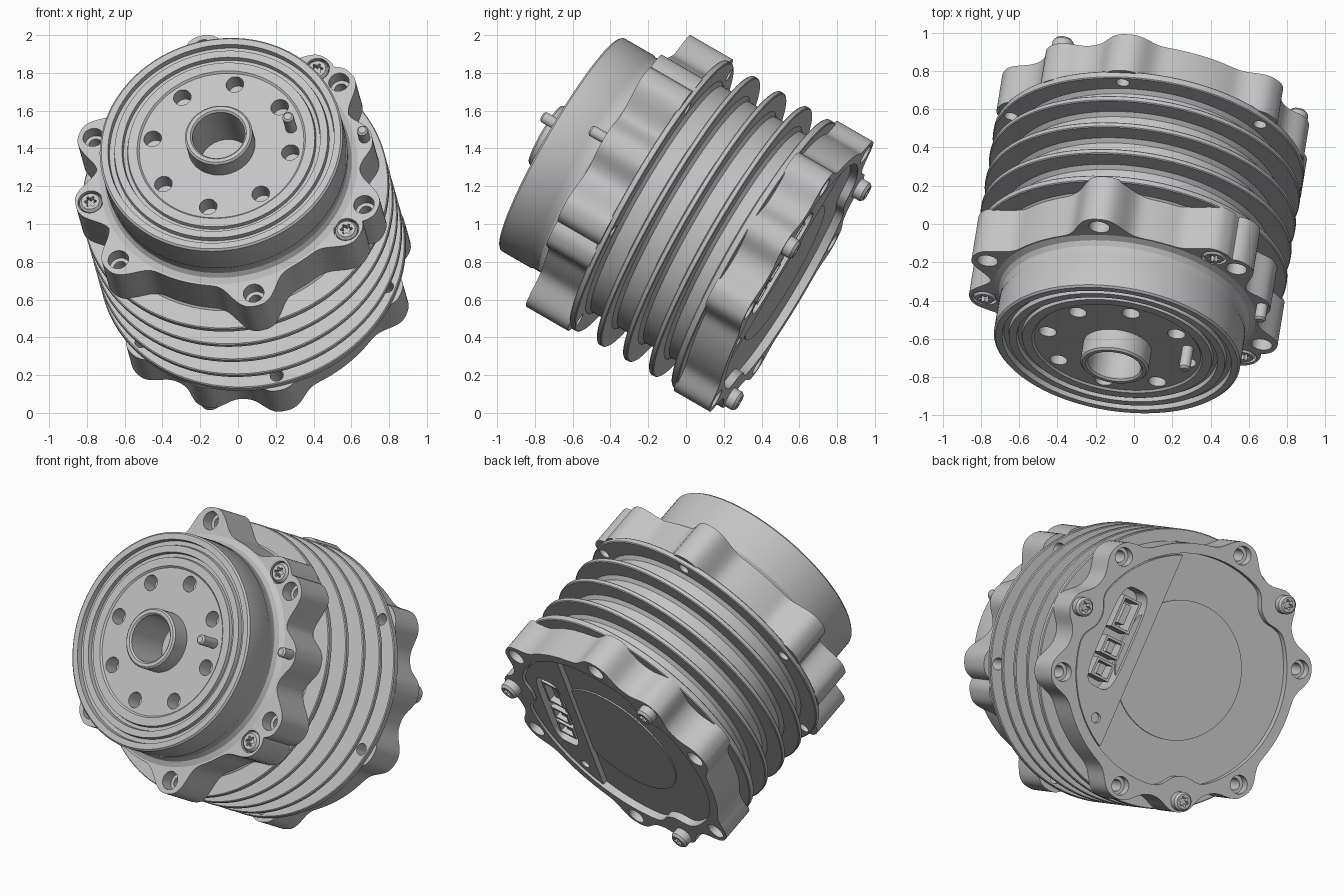
import bpy, bmesh, math
from math import sin, cos, radians, pi
from mathutils import Matrix, Vector

if "Cube" in bpy.data.objects:
    bpy.data.objects.remove(bpy.data.objects["Cube"])

# Tilted drive axis: local z points out of the output face
W = Vector((-sin(radians(8)), -cos(radians(8)) * cos(radians(30)), cos(radians(8)) * 0.5))
V = Vector((0, 0.5, cos(radians(30))))
U = V.cross(W)
FRAME = Matrix((U, V, W)).transposed().to_4x4()
FRAME.translation = (-0.09, -0.66, 1.425)

metal = bpy.data.materials.new("cast grey metal")
metal.use_nodes = True
GREY = (0.55, 0.55, 0.55, 1)
metal.diffuse_color = GREY
metal.node_tree.nodes["Principled BSDF"].inputs["Base Color"].default_value = GREY
parts = []


def finish(name, bm, cutter=False):
    bmesh.ops.recalc_face_normals(bm, faces=bm.faces)
    mesh = bpy.data.meshes.new(name)
    bm.to_mesh(mesh)
    bm.free()
    ob = bpy.data.objects.new(name, mesh)
    bpy.context.collection.objects.link(ob)
    ob.matrix_world = FRAME
    mesh.materials.append(metal)
    if cutter:
        ob.hide_render = True
    else:
        parts.append(ob)
    return ob


def polar(r, deg):
    return Vector((r * cos(radians(deg)), r * sin(radians(deg)), 0))


def add_lathe(bm, profile, at=(0, 0, 0), steps=32):
    """Spin an (r, z) profile that starts and ends on the axis."""
    at = Vector(at)
    vs = [bm.verts.new(at + Vector((r, 0, z))) for r, z in profile]
    es = [bm.edges.new(p) for p in zip(vs, vs[1:])]
    bmesh.ops.spin(bm, geom=vs + es, cent=at, axis=(0, 0, 1), angle=2 * pi,
                   steps=steps, use_merge=True)
    bmesh.ops.remove_doubles(bm, verts=bm.verts, dist=1e-5)


def lathe(name, profile, spots=((0, 0, 0),), steps=32, cutter=False):
    bm = bmesh.new()
    for s in spots:
        add_lathe(bm, profile, s, steps)
    return finish(name, bm, cutter)


def rod(r, z0, z1):
    return [(0, z0), (r, z0), (r, z1), (0, z1)]


def prism(name, outline, z0, z1, cutter=False):
    bm = bmesh.new()
    face = bm.faces.new([bm.verts.new((p[0], p[1], z0)) for p in outline])
    top = bmesh.ops.extrude_face_region(bm, geom=[face])["geom"]
    bmesh.ops.translate(bm, vec=(0, 0, z1 - z0),
                        verts=[g for g in top if isinstance(g, bmesh.types.BMVert)])
    return finish(name, bm, cutter)


def cut(ob, *cutters):
    for c in cutters:
        m = ob.modifiers.new("cut", 'BOOLEAN')
        m.operation, m.solver, m.object = 'DIFFERENCE', 'EXACT', c
    deps = bpy.context.evaluated_depsgraph_get()
    mesh = bpy.data.meshes.new_from_object(ob.evaluated_get(deps))
    ob.modifiers.clear()
    ob.data = mesh


def lobed(base, lobes, n=360):
    """Closed outline with rounded bumps; lobes are (angle, height, half width)."""
    pts = []
    for i in range(n):
        a = i * 360 / n
        bump = 0
        for ang, h, w in lobes:
            d = abs((a - ang + 180) % 360 - 180)
            b = h * math.exp(-(d / w) ** 2.8)
            bump = b if abs(b) > abs(bump) else bump
        pts.append(polar(base + bump, a))
    return pts


BOLTS = [40 + 60 * k for k in range(6)]
FRONT_SCREWS = [51, 190, 327]
REAR_SCREWS = [10, 130, 250]
bolt_spots = [polar(0.77, a) for a in BOLTS]

# Output housing with ringed face, hollow hub and bolt circle
housing = lathe("output_housing", [
    (0, -0.2), (0.14, -0.2), (0.14, 0.09), (0.15, 0.1), (0.17, 0.1), (0.18, 0.09),
    (0.18, -0.02), (0.44, -0.02), (0.45, -0.01), (0.5, -0.01), (0.505, -0.03),
    (0.525, -0.03), (0.53, -0.005), (0.57, -0.005), (0.575, -0.03), (0.6, -0.03),
    (0.605, 0), (0.64, 0), (0.65, -0.01), (0.65, -0.19), (0.645, -0.2),
    (0.645, -0.25), (0.66, -0.275), (0.69, -0.29), (0.69, -0.4), (0, -0.4)], steps=96)
cut(housing, lathe("face_hole_cutter", rod(0.047, -0.12, 0.05),
                   [polar(0.375, 34 + 45 * k) for k in range(8)], cutter=True))
lathe("face_pin", [(0, -0.05), (0.03, -0.05), (0.03, 0.1), (0.02, 0.11), (0, 0.11)],
      [polar(0.38, 11.5)], 24)

# Front flange with bolt and screw lobes
front_flange = prism("front_flange", lobed(
    0.7, [(a, 0.15, 10) for a in BOLTS] + [(a, 0.13, 10) for a in FRONT_SCREWS]
    + [(11, 0.08, 9)]), -0.55, -0.29)
front_bore = lathe("front_bolt_cutter", [
    (0, -0.7), (0.035, -0.7), (0.035, -0.37), (0.055, -0.37), (0.055, -0.2), (0, -0.2)],
    bolt_spots, cutter=True)
screw_seats = lathe("front_screw_cutter", rod(0.067, -0.34, -0.2),
                    [polar(0.75, a) for a in FRONT_SCREWS], cutter=True)
cut(front_flange, front_bore, screw_seats)
lathe("flange_pin", [(0, -0.35), (0.03, -0.35), (0.03, -0.21), (0.02, -0.2), (0, -0.2)],
      [polar(0.74, 11)], 24)

# Finned barrel between the two end plates
profile = [(0, -0.45), (0.69, -0.45)]
for z, thick in ((0.54, 0.035), (0.708, 0.03), (0.87, 0.03), (1.03, 0.03), (1.17, 0.04)):
    profile += [(0.69, -z + 0.02), (0.71, -z), (0.815, -z), (0.82, -z - 0.005),
                (0.82, -z - thick + 0.005), (0.815, -z - thick),
                (0.71, -z - thick), (0.69, -z - thick - 0.02)]
barrel = lathe("finned_barrel", profile + [(0, -1.23)], steps=96)
rear_bore = lathe("rear_bolt_cutter", [
    (0, -1.1), (0.035, -1.1), (0.035, -1.36), (0.055, -1.36), (0.055, -1.5), (0, -1.5)],
    bolt_spots, cutter=True)
cut(barrel, front_bore, rear_bore)

# Rear flange with a recess and a connector pocket
TILT = Matrix.Rotation(radians(5), 4, 'Z')


def rounded_slot(cx, hw, hl, n=48):
    pts = []
    for i in range(n):
        c, s = cos(2 * pi * i / n), sin(2 * pi * i / n)
        pts.append(TILT @ Vector((cx + hw * math.copysign(abs(c) ** 0.5, c),
                                  hl * math.copysign(abs(s) ** 0.5, s), 0)))
    return pts


rear_flange = prism("rear_flange", lobed(
    0.745, [(a, 0.1, 9) for a in BOLTS] + [(a, 0.08, 8) for a in REAR_SCREWS]), -1.2, -1.42)
inner = lobed(0.685, [(a, -0.07, 9) for a in REAR_SCREWS])
recess = prism("recess_cutter", inner, -1.375, -1.5, cutter=True)
pocket = prism("pocket_cutter", rounded_slot(0.455, 0.1, 0.31), -1.27, -1.5, cutter=True)
cut(rear_flange, rear_bore, recess, pocket)

# Connector cover on one side of the recess, and the round lid panel
edge = 0.28
cover_outline = [p for p in (TILT.inverted() @ q * 0.985 for q in inner) if p.x > edge]
cover_outline.sort(key=lambda p: math.atan2(p.y, p.x))
half = math.sqrt(0.672 ** 2 - edge ** 2)
cover_outline = [Vector((edge, -half, 0))] + cover_outline + [Vector((edge, half, 0))]
cover = prism("connector_cover", [TILT @ p for p in cover_outline], -1.35, -1.408)
cover_hole = lathe("cover_hole_cutter", rod(0.03, -1.38, -1.5), [(0.42, -0.44, 0)], 24, True)
cut(cover, pocket, cover_hole)
lathe("lid_panel", rod(0.41, -1.36, -1.383), steps=96)


# Sockets inside the pocket
def box(bm, cx, cy, cz, sx, sy, sz):
    m = TILT @ Matrix.Translation((cx, cy, cz)) @ Matrix.Diagonal((sx, sy, sz, 1))
    bmesh.ops.create_cube(bm, size=1, matrix=m)


bm = bmesh.new()
for y, size in ((-0.2, 0.11), (-0.06, 0.11), (0.15, 0.2)):
    for side in (-1, 1):
        box(bm, 0.455 + side * 0.055, y, -1.33, 0.015, size, 0.13)
        box(bm, 0.455, y + side * (size / 2 - 0.008), -1.33, 0.1, 0.015, 0.13)
    box(bm, 0.455, y, -1.32, 0.04, size * 0.6, 0.1)
    box(bm, 0.39, y, -1.31, 0.03, size * 0.5, 0.08)
finish("sockets", bm)


# Screws with a star drive
def screws(name, angles, r, head, z_base, z_top):
    s = 1 if z_top > z_base else -1
    ob = lathe(name, [(0, z_base), (head, z_base), (head, z_top - s * 0.015),
                      (head - 0.012, z_top), (0, z_top)], [polar(r, a) for a in angles])
    star = [polar(0.027 + 0.007 * cos(radians(6 * a)), a) for a in range(0, 360, 10)]
    for a in angles:
        c = polar(r, a)
        cut(ob, prism("drive_cutter", [p + c for p in star],
                      z_top - s * 0.035, z_top + s * 0.05, cutter=True))


screws("front_screws", FRONT_SCREWS, 0.75, 0.06, -0.36, -0.285)
screws("rear_screws", REAR_SCREWS, 0.76, 0.056, -1.4, -1.48)

# Remove the used cutters, then shade smooth with sharp edges
for ob in [o for o in bpy.data.objects if o.name.split(".")[0].endswith("_cutter")]:
    bpy.data.objects.remove(ob)
bpy.ops.object.select_all(action='DESELECT')
for ob in parts:
    ob.select_set(True)
bpy.context.view_layer.objects.active = parts[0]
bpy.ops.object.shade_smooth_by_angle(angle=radians(30))
